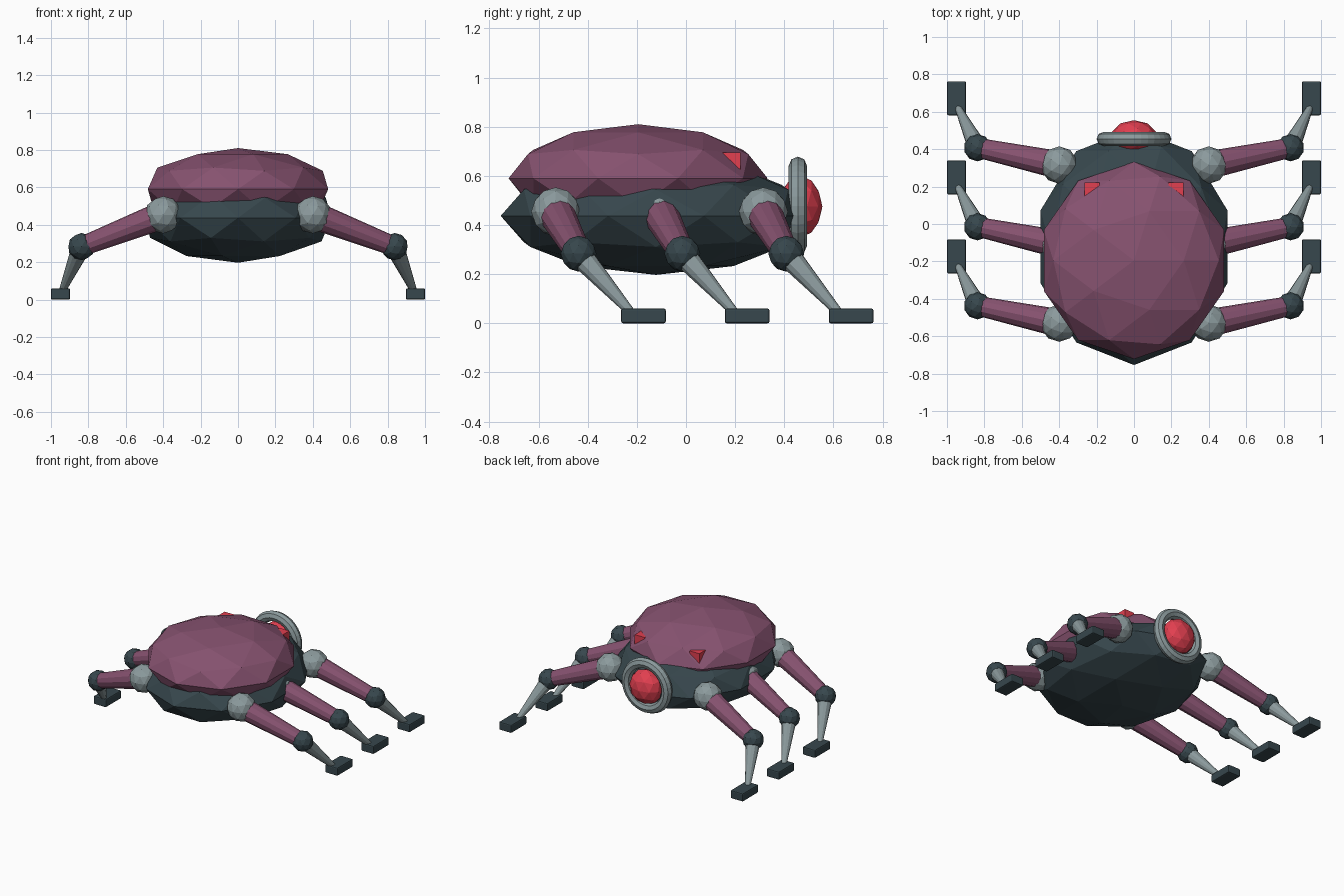
import bpy, math
from mathutils import Vector

if "Cube" in bpy.data.objects:
    bpy.data.objects.remove(bpy.data.objects["Cube"])


def material(name, rgb):
    m = bpy.data.materials.new(name)
    m.diffuse_color = (*rgb, 1)
    m.use_nodes = True
    m.node_tree.nodes["Principled BSDF"].inputs["Base Color"].default_value = m.diffuse_color
    return m


SLATE = material("dark_slate", (0.038, 0.063, 0.074))
PLUM = material("plum", (0.242, 0.085, 0.162))
STEEL = material("steel_grey", (0.26, 0.325, 0.337))
RED = material("red", (0.76, 0.05, 0.08))


def finish(name, mat):
    ob = bpy.context.object
    ob.name = name
    ob.data.materials.append(mat)
    return ob


def ball(name, mat, loc, radii):
    bpy.ops.mesh.primitive_ico_sphere_add(subdivisions=2, radius=1, location=loc)
    ob = finish(name, mat)
    ob.scale = radii
    return ob


def box(name, mat, loc, size, bevel=0):
    bpy.ops.mesh.primitive_cube_add(size=1, location=loc)
    ob = finish(name, mat)
    ob.scale = size
    bpy.ops.object.transform_apply(location=False, rotation=False, scale=True)
    if bevel:
        mod = ob.modifiers.new("bevel", 'BEVEL')
        mod.width, mod.segments = bevel, 2
    return ob


def limb(name, mat, a, b, r1, r2):
    # Tapered cylinder between two points
    a, b = Vector(a), Vector(b)
    d = b - a
    bpy.ops.mesh.primitive_cone_add(vertices=12, radius1=r1, radius2=r2,
                                    depth=d.length, location=(a + b) / 2)
    ob = finish(name, mat)
    ob.rotation_euler = d.to_track_quat('Z', 'Y').to_euler()
    return ob


# Hull and overlapping shell
ball("hull", SLATE, (0, -0.122, 0.437), (0.525, 0.632, 0.24))
ball("shell", PLUM, (0, -0.195, 0.59), (0.507, 0.527, 0.22))

# Main eye with its surrounding ring
ball("main_eye", RED, (0, 0.465, 0.475), (0.125, 0.09, 0.125))
bpy.ops.mesh.primitive_torus_add(major_segments=32, minor_segments=8,
                                 major_radius=0.163, minor_radius=0.037,
                                 location=(0, 0.455, 0.478),
                                 rotation=(math.pi / 2, 0, 0))
finish("eye_ring", STEEL)

for side, s in (("left", -1), ("right", 1)):
    # Small sensor blocks half sunk in the shell
    box(f"sensor_{side}", RED, (s * 0.225, 0.172, 0.657), (0.08, 0.1, 0.076))

    # Three legs on each side
    for pos, y in (("rear", -0.53), ("middle", -0.108), ("front", 0.315)):
        tag = f"{pos}_{side}"
        hip = (s * 0.4, y, 0.453)
        knee = (s * 0.837, y + 0.093, 0.283)
        ankle = (s * 0.94, y + 0.305, 0.045)
        ball(f"hip_{tag}", STEEL, hip, (0.1, 0.1, 0.1))
        limb(f"upper_leg_{tag}", PLUM, hip, knee, 0.075, 0.052)
        ball(f"knee_{tag}", SLATE, knee, (0.073, 0.073, 0.073))
        limb(f"lower_leg_{tag}", STEEL, knee, ankle, 0.052, 0.018)
        box(f"foot_{tag}", SLATE, (s * 0.949, y + 0.357, 0.03),
            (0.102, 0.182, 0.06), 0.008)
